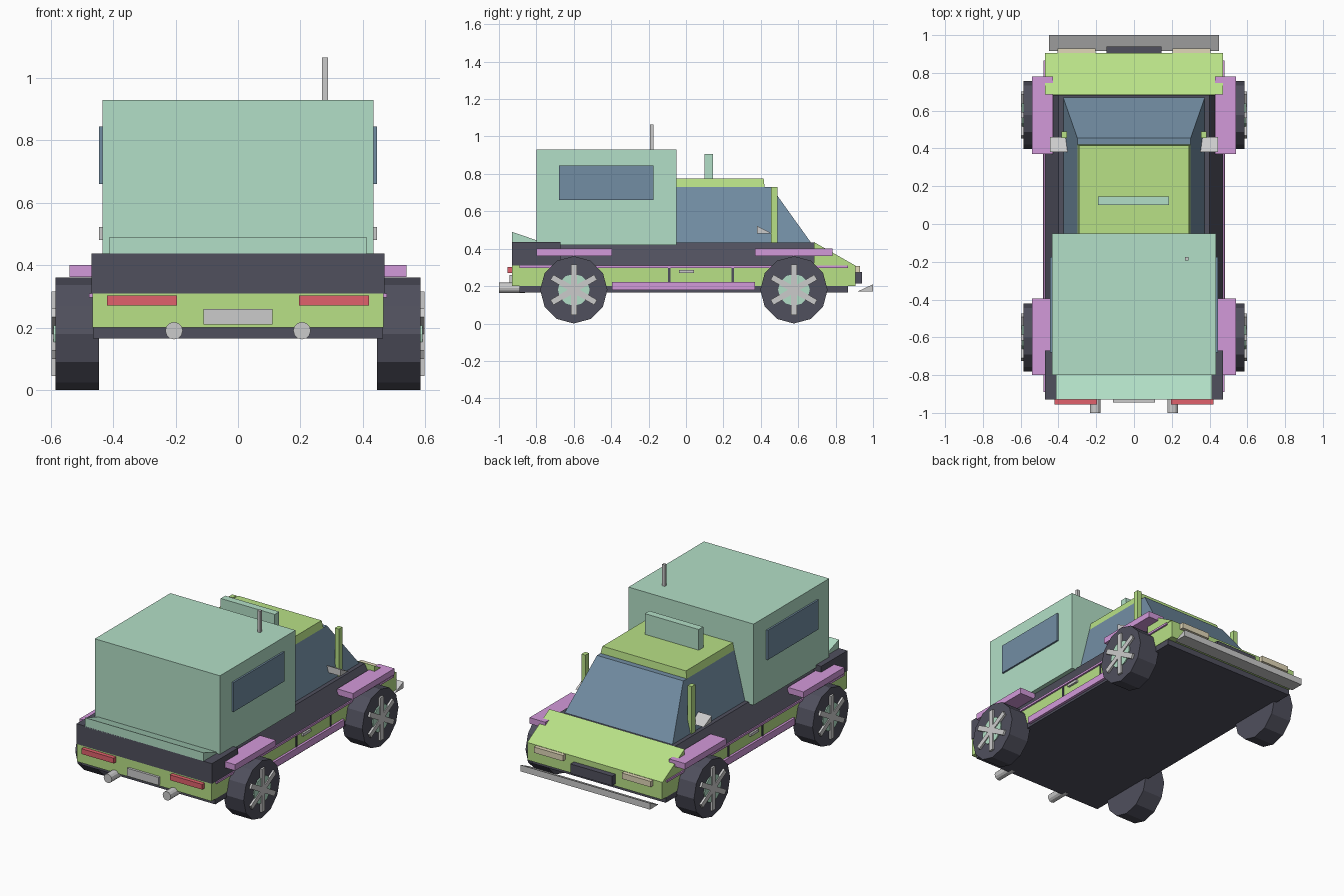
import bpy, bmesh
from math import pi, sin, cos
from mathutils import Matrix

if "Cube" in bpy.data.objects:
    bpy.data.objects.remove(bpy.data.objects["Cube"])


def mat(name, r, g, b):
    m = bpy.data.materials.new(name)
    m.diffuse_color = (r, g, b, 1)
    m.use_nodes = True
    m.node_tree.nodes["Principled BSDF"].inputs["Base Color"].default_value = m.diffuse_color
    return m


GREEN = mat("lime_paint", .48, .75, .24)
MINT = mat("mint_paint", .45, .74, .57)
DARK = mat("dark_trim", .08, .08, .11)
PINK = mat("pink_trim", .65, .32, .70)
GLASS = mat("glass", .17, .27, .37)
RED = mat("tail_red", .75, .12, .15)
BEIGE = mat("lamp_beige", .75, .68, .48)


def make(name, bm, material=None):
    bmesh.ops.recalc_face_normals(bm, faces=bm.faces)
    me = bpy.data.meshes.new(name)
    bm.to_mesh(me)
    bm.free()
    ob = bpy.data.objects.new(name, me)
    bpy.context.collection.objects.link(ob)
    if material:
        me.materials.append(material)
    return ob


def mirror(ob):
    ob.modifiers.new("mirror", 'MIRROR').use_axis = (True, False, False)
    return ob


def add_box(bm, x, y, z):
    size = Matrix.Diagonal((x[1] - x[0], y[1] - y[0], z[1] - z[0], 1))
    mid = Matrix.Translation((sum(x) / 2, sum(y) / 2, sum(z) / 2))
    return bmesh.ops.create_cube(bm, size=1, matrix=mid @ size)["verts"]


def box(name, x, y, z, material=None):
    bm = bmesh.new()
    add_box(bm, x, y, z)
    return make(name, bm, material)


def prism(name, profile, x, material=None):
    """Extrude a (y, z) profile across an x range."""
    bm = bmesh.new()
    face = bm.faces.new([bm.verts.new((x[0], y, z)) for y, z in profile])
    ext = bmesh.ops.extrude_face_region(bm, geom=[face])
    verts = [v for v in ext["geom"] if isinstance(v, bmesh.types.BMVert)]
    bmesh.ops.translate(bm, vec=(x[1] - x[0], 0, 0), verts=verts)
    return make(name, bm, material)


def tapered(name, half_low, half_high, y, z, front_high, material):
    """Box whose top is narrower and whose front leans back."""
    bm = bmesh.new()
    for v in add_box(bm, (-half_low, half_low), y, z):
        if v.co.z > sum(z) / 2:
            v.co.x *= half_high / half_low
            if v.co.y > sum(y) / 2:
                v.co.y = front_high
    return make(name, bm, material)


def cyl(name, radius, depth, sides, matrix, material=None):
    bm = bmesh.new()
    bmesh.ops.create_cone(bm, cap_ends=True, segments=sides, radius1=radius,
                          radius2=radius, depth=depth, matrix=matrix)
    return make(name, bm, material)


# Body: floor, lower shell with sloping hood, dark upper sides
box("underbody", (-.465, .465), (-.89, .865), (.165, .2), DARK)
box("lower_body", (-.467, .467), (-.93, .905), (.2, .31), GREEN)
prism("hood", [(.685, .31), (.905, .31), (.685, .435)], (-.47, .47), GREEN)
tapered("upper_body", .47, .40, (-.9, .684), (.31, .432), .684, DARK)
box("rear_body", (-.47, .47), (-.93, -.67), (.31, .437), DARK)
prism("tail_wedge", [(-.93, .43), (-.93, .49), (-.79, .442), (-.79, .43)],
      (-.412, .412), MINT)

# Cab
tapered("cab_glass", .375, .3, (-.06, .67), (.43, .73), .455, GLASS)
tapered("roof", .3, .29, (-.06, .42), (.73, .775), .415, GREEN)
mirror(box("windshield_post", (.355, .383), (.455, .49), (.43, .73), GREEN))
box("roof_bar", (-.19, .185), (.1, .145), (.77, .905), MINT)
mirror(prism("side_mirror", [(.38, .48), (.46, .48), (.38, .522)], (.35, .445)))

# Camper box
box("camper", (-.435, .435), (-.8, -.05), (.42, .93), MINT)
mirror(box("camper_window", (.43, .446), (-.68, -.175), (.66, .845), GLASS))
box("antenna", (.27, .289), (-.193, -.175), (.92, 1.065))

# Side trim
mirror(box("side_strip", (.46, .478), (-.89, .865), (.297, .31), PINK))
mirror(box("side_sill", (.46, .482), (-.395, .37), (.18, .222), PINK))
mirror(box("door_handle", (.46, .48), (-.037, .042), (.27, .287)))
for y in (-.09, .25):
    mirror(box("door_gap", (.46, .472), (y - .006, y + .006), (.22, .298), DARK))
for y0, y1 in ((-.8, -.395), (.37, .782)):
    mirror(box("fender", (.43, .54), (y0, y1), (.362, .4), PINK))

# Rear and nose details
mirror(box("tail_light", (.195, .42), (-.955, -.92), (.27, .303), RED))
box("rear_plate", (-.11, .11), (-.945, -.92), (.21, .26))
mirror(cyl("exhaust", .028, .14, 12, Matrix.Translation((.205, -.93, .19))
           @ Matrix.Rotation(pi / 2, 4, 'X')))
mirror(box("headlight", (.205, .405), (.89, .93), (.272, .308), BEIGE))
box("grille", (-.145, .145), (.89, .94), (.215, .275), DARK)
prism("front_bumper", [(.915, .17), (1, .17), (1, .21)], (-.45, .45))

# Wheels: tyre, hub disc and six spokes
for y in (-.6, .577):
    at = Matrix.Translation((0, y, .18))
    turn = Matrix.Rotation(pi / 2, 4, 'Y')
    mirror(cyl("tyre", .18, .14, 12, at @ Matrix.Translation((.515, 0, 0)) @ turn, DARK))
    mirror(cyl("hub", .085, .05, 12, at @ Matrix.Translation((.567, 0, 0)) @ turn, MINT))
    bm = bmesh.new()
    for i in range(3):
        bar = add_box(bm, (.57, .598), (-.016, .016), (-.135, .135))
        bmesh.ops.transform(bm, verts=bar, matrix=at @ Matrix.Rotation(i * pi / 3, 4, 'X'))
    mirror(make("spokes", bm))
